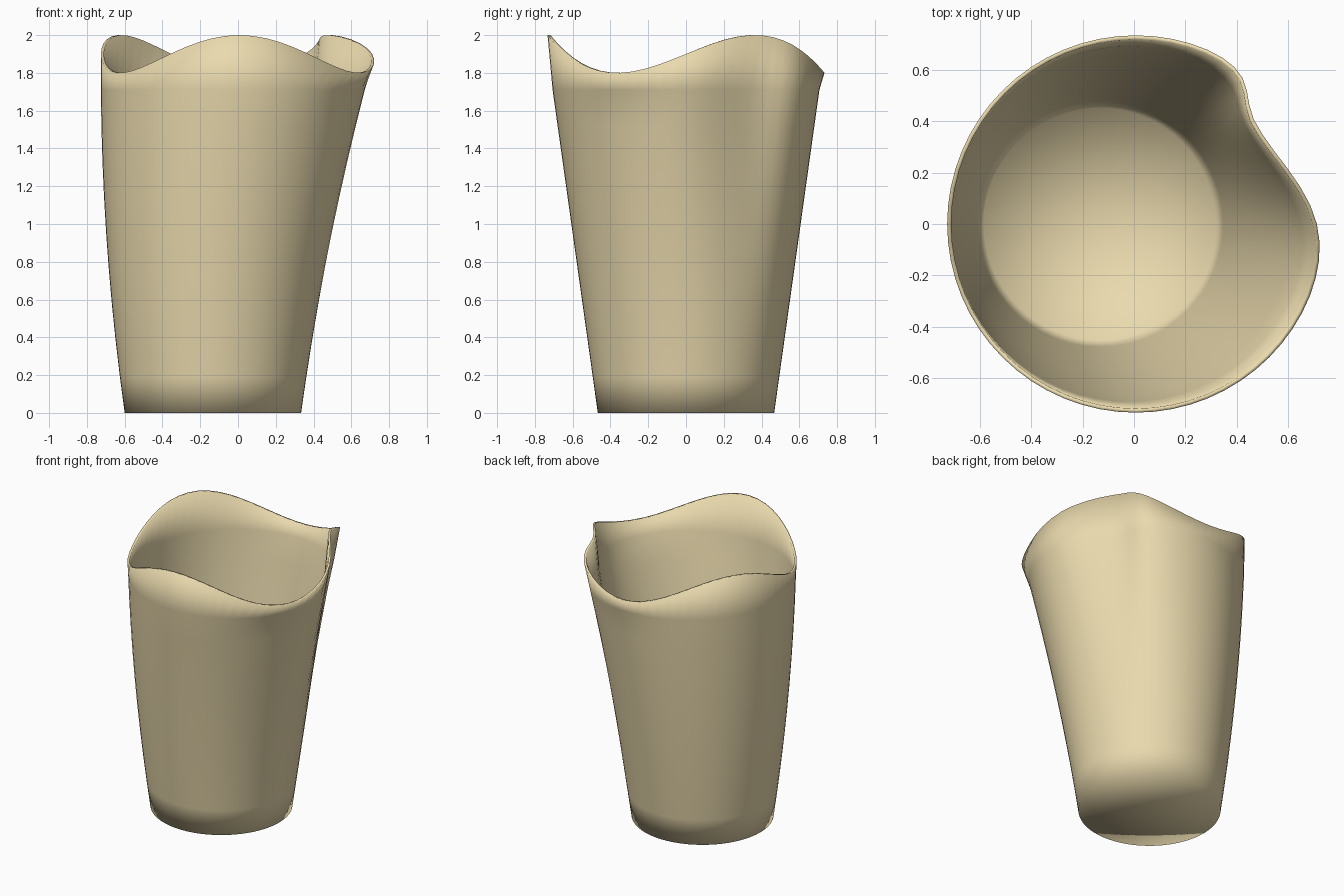
import bpy, bmesh, math
from math import cos, sin, pi, radians

if "Cube" in bpy.data.objects:
    bpy.data.objects.remove(bpy.data.objects["Cube"])

SEG, ROWS, WALL = 64, 10, 0.016


def dent(deg):
    # Soft uneven hollow centred 31 degrees round from +x
    d = (deg - 31 + 180) % 360 - 180
    width = 13 if d > 0 else 17
    return 0.155 * math.exp(-d * d / (2 * width * width))


def ring(bm, t, inset, floor=0.0):
    # One horizontal loop: widening, leaning and denting with height
    verts = []
    r = 0.467 + 0.266 * t - inset
    cx = -0.133 + 0.140 * t * t
    for i in range(SEG):
        a = 2 * pi * i / SEG
        x = cx + r * cos(a) - dent(math.degrees(a)) * t * t
        z = max(1.9 * t, floor)
        if t > 0.999:
            z += 0.1 * cos(3 * (a + pi / 2))   # three-wave rim
        verts.append(bm.verts.new((x, r * sin(a), z)))
    return verts


bm = bmesh.new()
# Outer wall going up, then inner wall going down
loops = [ring(bm, k / ROWS, 0) for k in range(ROWS + 1)]
loops += [ring(bm, k / ROWS, WALL, WALL) for k in range(ROWS, -1, -1)]
for lo, hi in zip(loops, loops[1:]):
    for i in range(SEG):
        j = (i + 1) % SEG
        bm.faces.new((lo[i], lo[j], hi[j], hi[i]))

# Underside and inside floor
for loop, z in ((loops[0], 0), (loops[-1], WALL)):
    c = bm.verts.new((-0.133, 0, z))
    for i in range(SEG):
        bm.faces.new((c, loop[i], loop[(i + 1) % SEG]))

bmesh.ops.recalc_face_normals(bm, faces=bm.faces)
for f in bm.faces:
    f.smooth = True
mesh = bpy.data.meshes.new("cup")
bm.to_mesh(mesh)
bm.free()
cup = bpy.data.objects.new("cup", mesh)
bpy.context.collection.objects.link(cup)

# Pale cream finish
mat = bpy.data.materials.new("cream")
mat.diffuse_color = (0.82, 0.70, 0.42, 1)
mat.use_nodes = True
mat.node_tree.nodes["Principled BSDF"].inputs["Base Color"].default_value = mat.diffuse_color
mesh.materials.append(mat)
